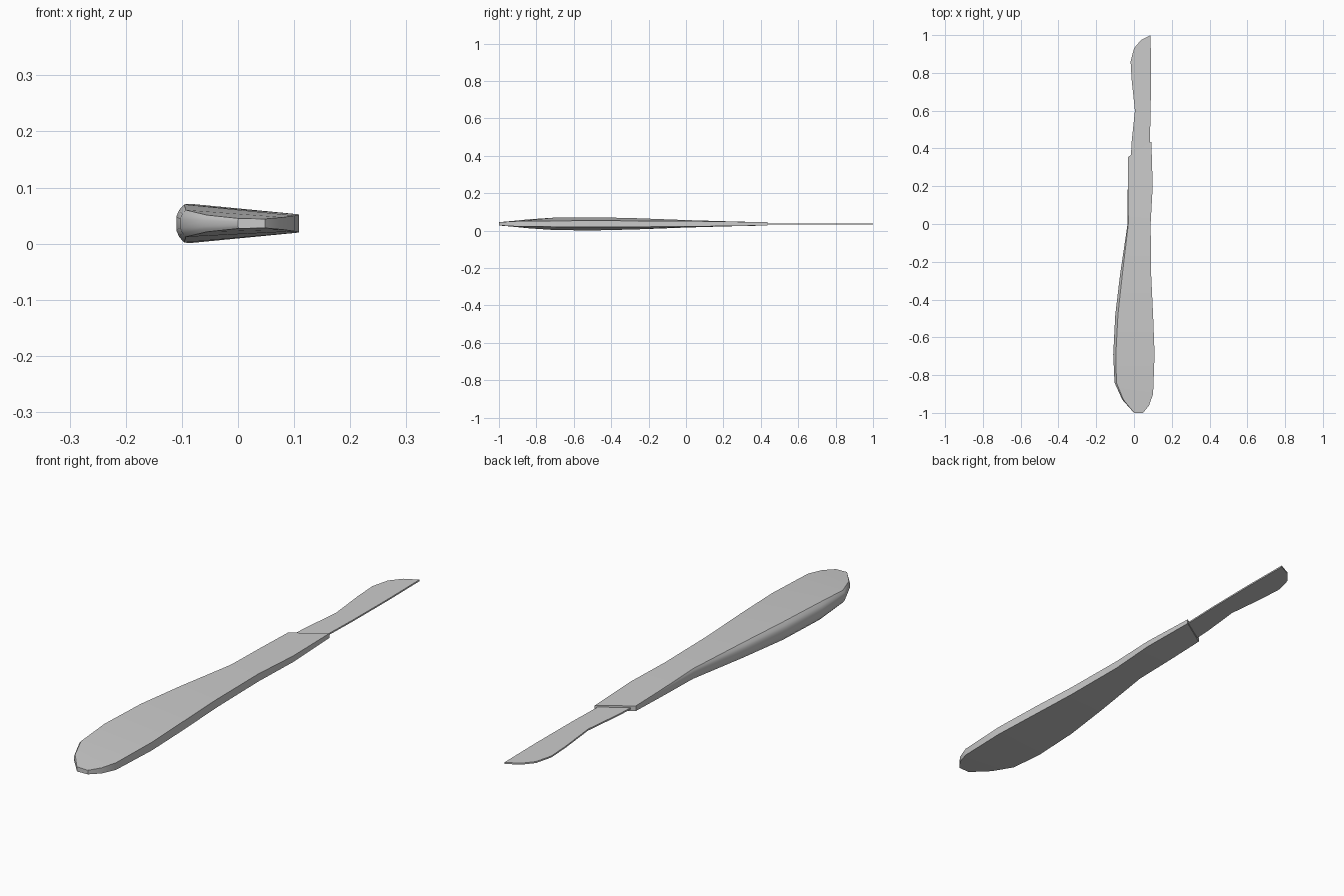
import bpy, bmesh

if "Cube" in bpy.data.objects:
    bpy.data.objects.remove(bpy.data.objects["Cube"])

ZC = 0.036  # mid height of the whole knife


def make_object(name, bm, angle):
    bmesh.ops.recalc_face_normals(bm, faces=bm.faces)
    mesh = bpy.data.meshes.new(name)
    bm.to_mesh(mesh)
    bm.free()
    obj = bpy.data.objects.new(name, mesh)
    bpy.context.collection.objects.link(obj)
    bpy.ops.object.select_all(action='DESELECT')
    obj.select_set(True)
    bpy.context.view_layer.objects.active = obj
    bpy.ops.object.shade_smooth_by_angle(angle=angle)
    return obj


# Handle stations: left y, right y, left x, right x, bulge width,
# half thickness on the left, half thickness on the right
stations = [
    (-1.00, -1.00, 0.000, 0.048, 0.001, 0.009, 0.008),
    (-0.93, -0.96, -0.062, 0.080, 0.006, 0.015, 0.011),
    (-0.84, -0.90, -0.103, 0.101, 0.010, 0.024, 0.014),
    (-0.69, -0.69, -0.110, 0.109, 0.014, 0.034, 0.016),
    (-0.48, -0.48, -0.099, 0.101, 0.014, 0.035, 0.017),
    (-0.27, -0.27, -0.074, 0.091, 0.012, 0.030, 0.016),
    (0.00, 0.00, -0.034, 0.088, 0.004, 0.020, 0.015),
    (0.20, 0.20, -0.033, 0.099, 0.001, 0.014, 0.012),
    (0.355, 0.435, -0.032, 0.092, 0.001, 0.010, 0.009),
]

# Handle: wedge-shaped section with a rounded thick left edge
bm = bmesh.new()
rings = []
for yl, yr, xl, xr, bulge, hl, hr in stations:
    upper = [(xr, yr, hr), (xl + bulge, yl, hl),
             (xl + bulge * 0.35, yl, hl * 0.7), (xl, yl, hl * 0.35)]
    section = upper + [(x, y, -h) for x, y, h in reversed(upper)]
    rings.append([bm.verts.new((x, y, ZC + h)) for x, y, h in section])
for a, b in zip(rings, rings[1:]):
    for i in range(len(a)):
        j = (i + 1) % len(a)
        bm.faces.new((a[i], a[j], b[j], b[i]))
bm.faces.new(rings[0])
bm.faces.new(rings[-1])
make_object("handle", bm, 0.6)

# Blade: thin outline extruded around the mid plane
outline = [(0.084, 0.42), (0.084, 0.45), (0.088, 0.58), (0.090, 0.80),
           (0.088, 1.00), (0.036, 0.973), (0.000, 0.93), (-0.018, 0.86),
           (-0.012, 0.76), (0.005, 0.60), (-0.013, 0.43), (-0.016, 0.355)]
bm = bmesh.new()
face = bm.faces.new([bm.verts.new((x, y, ZC - 0.003)) for x, y in outline])
ext = bmesh.ops.extrude_face_region(bm, geom=[face])
verts = [g for g in ext["geom"] if isinstance(g, bmesh.types.BMVert)]
bmesh.ops.translate(bm, verts=verts, vec=(0, 0, 0.006))
make_object("blade", bm, 0.5)
